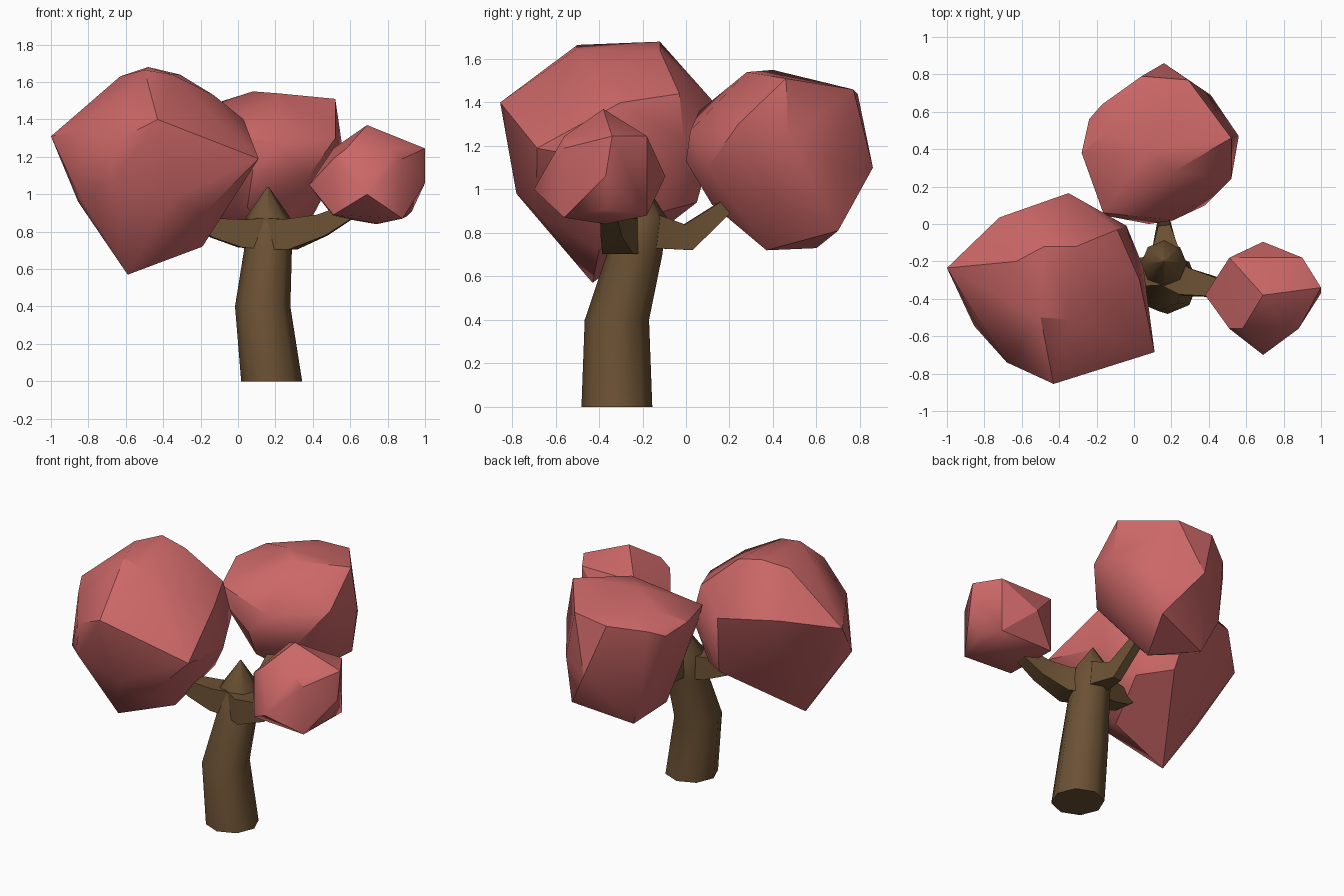
import bpy, bmesh, math
from mathutils import Vector


def material(name, color):
    m = bpy.data.materials.new(name)
    m.diffuse_color = (*color, 1)
    return m


BARK = material("bark", (0.147, 0.082, 0.034))
PINK = material("pink_leaves", (0.6, 0.135, 0.135))


def finish(bm, name, mat, angle):
    bmesh.ops.recalc_face_normals(bm, faces=bm.faces)
    me = bpy.data.meshes.new(name)
    bm.to_mesh(me)
    bm.free()
    ob = bpy.data.objects.new(name, me)
    bpy.context.collection.objects.link(ob)
    me.materials.append(mat)
    bpy.ops.object.select_all(action='DESELECT')
    ob.select_set(True)
    bpy.context.view_layer.objects.active = ob
    bpy.ops.object.shade_smooth_by_angle(angle=math.radians(angle))


def loft(name, rings, angle):
    bm = bmesh.new()
    vs = [[bm.verts.new(p) for p in r] for r in rings]
    n = len(rings[0])
    for a, b in zip(vs, vs[1:]):
        for i in range(n):
            j = (i + 1) % n
            bm.faces.new((a[i], a[j], b[j], b[i]))
    bm.faces.new(vs[0][::-1])
    bm.faces.new(vs[-1])
    finish(bm, name, BARK, angle)


def branch(name, path):
    # four-sided section on a bent path: (x, y, z, half width, half height)
    pts = [Vector(p[:3]) for p in path]
    rings = []
    for i, p in enumerate(pts):
        t = (pts[min(i + 1, len(pts) - 1)] - pts[max(i - 1, 0)]).normalized()
        side = t.cross(Vector((0, 0, 1))).normalized()
        up = side.cross(t)
        w, h = path[i][3:]
        rings.append([p + side * a * w + up * b * h
                      for a, b in ((-1, -1), (1, -1), (1, 1), (-1, 1))])
    loft(name, rings, 25)


def leaves(name, corners):
    # faceted clump spanned by its corner points
    bm = bmesh.new()
    for p in corners:
        bm.verts.new(p)
    res = bmesh.ops.convex_hull(bm, input=bm.verts)
    junk = {v for v in res["geom_interior"] + res["geom_unused"]
            if isinstance(v, bmesh.types.BMVert)}
    bmesh.ops.delete(bm, geom=list(junk), context='VERTS')
    bmesh.ops.recalc_face_normals(bm, faces=bm.faces)
    finish(bm, name, PINK, 32)


# Trunk: bent eight-sided column closing in a point
loft("trunk", [[(x + r * math.cos(i * math.pi / 4),
                 y + r * math.sin(i * math.pi / 4), z) for i in range(8)]
               for x, y, z, r in ((.18, -.318, 0, .163), (.132, -.318, .4, .148),
                                  (.16, -.237, .7, .128), (.16, -.21, .87, .122),
                                  (.16, -.2, 1.04, .004))], 46)

# Branches
branch("right_branch", [(.16, -.24, .79, .085, .085), (.28, -.31, .785, .075, .082),
                        (.45, -.34, .835, .05, .06), (.64, -.36, .93, .035, .035)])
branch("left_branch", [(.16, -.24, .79, .085, .085), (.02, -.26, .79, .075, .075),
                       (-.12, -.28, .82, .055, .055), (-.3, -.3, .93, .04, .04)])
branch("back_branch", [(.17, -.16, .81, .075, .08), (.16, .01, .78, .032, .062),
                       (.14, .17, .91, .03, .035), (.13, .3, 1.02, .03, .03)])

# Large crown at front left, with a low drooping tip
leaves("large_crown", [
    (-1, -.235, 1.31), (-.63, -.2, 1.63), (-.48, -.12, 1.68), (-.31, -.12, 1.64),
    (-.5, -.5, 1.665), (-.35, -.51, 1.64), (-.13, -.44, 1.53), (.03, -.3, 1.4),
    (-.04, -.01, 1.22), (-.09, -.03, 1.44), (.05, -.23, 1.1), (.11, -.685, 1.19),
    (-.43, -.855, 1.4), (-.33, -.77, 1.37), (-.1, -.74, 1.25), (-.68, -.74, 1.27),
    (-.35, -.78, .98), (-.68, -.73, 1.05), (-.855, -.545, 1.0), (-.855, -.43, .96),
    (-.84, -.5, 1.34), (-.19, -.69, .89), (-.19, -.4, .72), (-.36, -.3, .72),
    (-.68, -.35, .82), (-.72, .035, 1.39), (-.35, .165, 1.36), (-.28, .05, .94),
    (-.1, -.1, .9), (-.65, -.09, .97), (-.59, -.43, .57)])

# Middle crown at the back
leaves("back_crown", [
    (-.24, .56, 1.36), (-.28, .38, 1.4), (-.19, .33, 1.05), (-.165, .06, 1.36),
    (-.13, .04, 1.26), (.08, 0, 1.13), (.21, .02, 1.27), (.38, .1, 1.1),
    (.52, .24, 1.3), (.52, .46, 1.51), (.56, .47, 1.24), (.41, .69, 1.1),
    (.29, .77, 1.46), (.16, .86, 1.1), (.04, .79, 1.44), (-.17, .64, 1.4),
    (-.14, .5, 1.48), (.08, .4, 1.55), (.21, .28, 1.54), (.2, .37, .72),
    (.36, .7, .81), (.44, .4, .96), (-.15, .42, .84), (.05, .12, .93),
    (-.03, .6, .73), (-.12, .66, .95)])

# Small crown at right: rounded cube with raised faces
leaves("small_crown",
       [(x, -.56, z) for x, z in ((.51, .89), (.88, .87), (.88, 1.19),
                                  (.81, 1.245), (.58, 1.245), (.51, 1.19))]
       + [(x, -.18, z) for x in (.51, .9) for z in (.88, 1.245)]
       + [(.38, -.38, 1.05), (1, -.37, 1.06), (1, -.34, 1.245), (.93, -.37, .91),
          (.69, -.095, 1.06), (.74, -.37, .84), (.69, -.38, 1.37), (.69, -.7, 1.0)])
